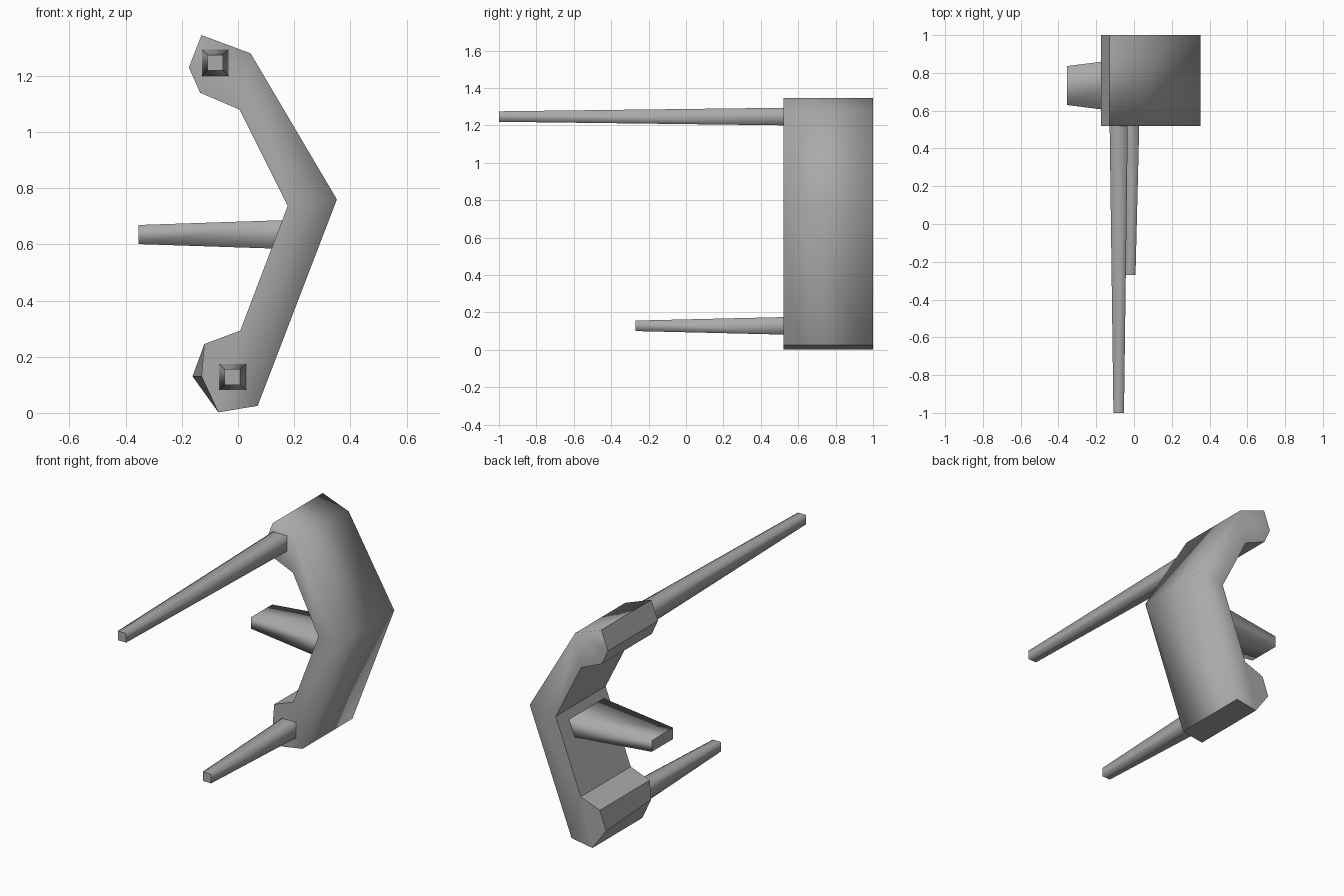
import bpy, bmesh

cube = bpy.data.objects.get("Cube")
if cube:
    bpy.data.objects.remove(cube, do_unlink=True)

gray = bpy.data.materials.new("medium_gray")
gray.use_nodes = True
gray.diffuse_color = (0.4, 0.4, 0.4, 1)
gray.node_tree.nodes["Principled BSDF"].inputs["Base Color"].default_value = (0.4, 0.4, 0.4, 1)


def finish(name, bm, is_soft):
    """Smooth every face, keeping edges sharp unless is_soft(edge)."""
    bmesh.ops.recalc_face_normals(bm, faces=bm.faces)
    for f in bm.faces:
        f.smooth = True
    for e in bm.edges:
        e.smooth = is_soft(e)
    mesh = bpy.data.meshes.new(name)
    bm.to_mesh(mesh)
    bm.free()
    mesh.materials.append(gray)
    ob = bpy.data.objects.new(name, mesh)
    bpy.context.collection.objects.link(ob)
    return ob


# Bent bracket: outer rim, then the inner rim from bottom to top
outer = [(-0.13, 1.345), (0.045, 1.28), (0.352, 0.76), (0.07, 0.025), (-0.07, 0.002)]
inner = [(-0.13, 0.13), (-0.12, 0.245), (0.008, 0.293), (0.177, 0.737),
         (0.005, 1.08), (-0.135, 1.14), (-0.175, 1.23)]
profile = outer + inner
bm = bmesh.new()
front = [bm.verts.new((x, 0.52, z)) for x, z in profile]
back = [bm.verts.new((x, 1.0, z)) for x, z in profile]
back[len(outer)].co.x = -0.162          # lower tip flares toward the back
n = len(profile)
rim = set()
for i in range(n):
    j = (i + 1) % n
    f = bm.faces.new((front[i], front[j], back[j], back[i]))
    if i < 3:
        rim.add(f)
for ring in (front, back):
    # Caps: end pads and two arms, so the shading flows along the bend
    for ids in ((0, 1, 9, 10, 11), (1, 2, 8, 9), (2, 3, 7, 8), (3, 4, 5, 6, 7)):
        rim.add(bm.faces.new([ring[i] for i in ids]))
finish("bent_bracket", bm, lambda e: all(f in rim for f in e.link_faces))


def tapered_bar(name, root, tip):
    """Four-sided bar between two rings of corner points, soft along its length."""
    bm = bmesh.new()
    a, b = ([bm.verts.new(p) for p in ring] for ring in (root, tip))
    for i in range(4):
        j = (i + 1) % 4
        bm.faces.new((a[i], a[j], b[j], b[i]))
    caps = {bm.faces.new(a), bm.faces.new(b)}
    finish(name, bm, lambda e: not any(f in caps for f in e.link_faces))


def rect(cu, cv, hu, hv):
    return [(cu + su * hu, cv + sv * hv) for su, sv in ((-1, -1), (1, -1), (1, 1), (-1, 1))]


# Two forward rods of different length
for name, x, z, tip_y in (("upper_rod", -0.081, 1.247, -1.0), ("lower_rod", -0.02, 0.128, -0.27)):
    tapered_bar(name,
                [(u, 0.53, v) for u, v in rect(x, z, 0.048, 0.047)],
                [(u, tip_y, v) for u, v in rect(x, z, 0.028, 0.028)])

# Side fin growing from the inside of the bend
tapered_bar("side_fin",
            [(0.19, u, v) for u, v in rect(0.733, 0.635, 0.172, 0.052)],
            [(-0.355, u, v) for u, v in rect(0.733, 0.635, 0.103, 0.034)])
